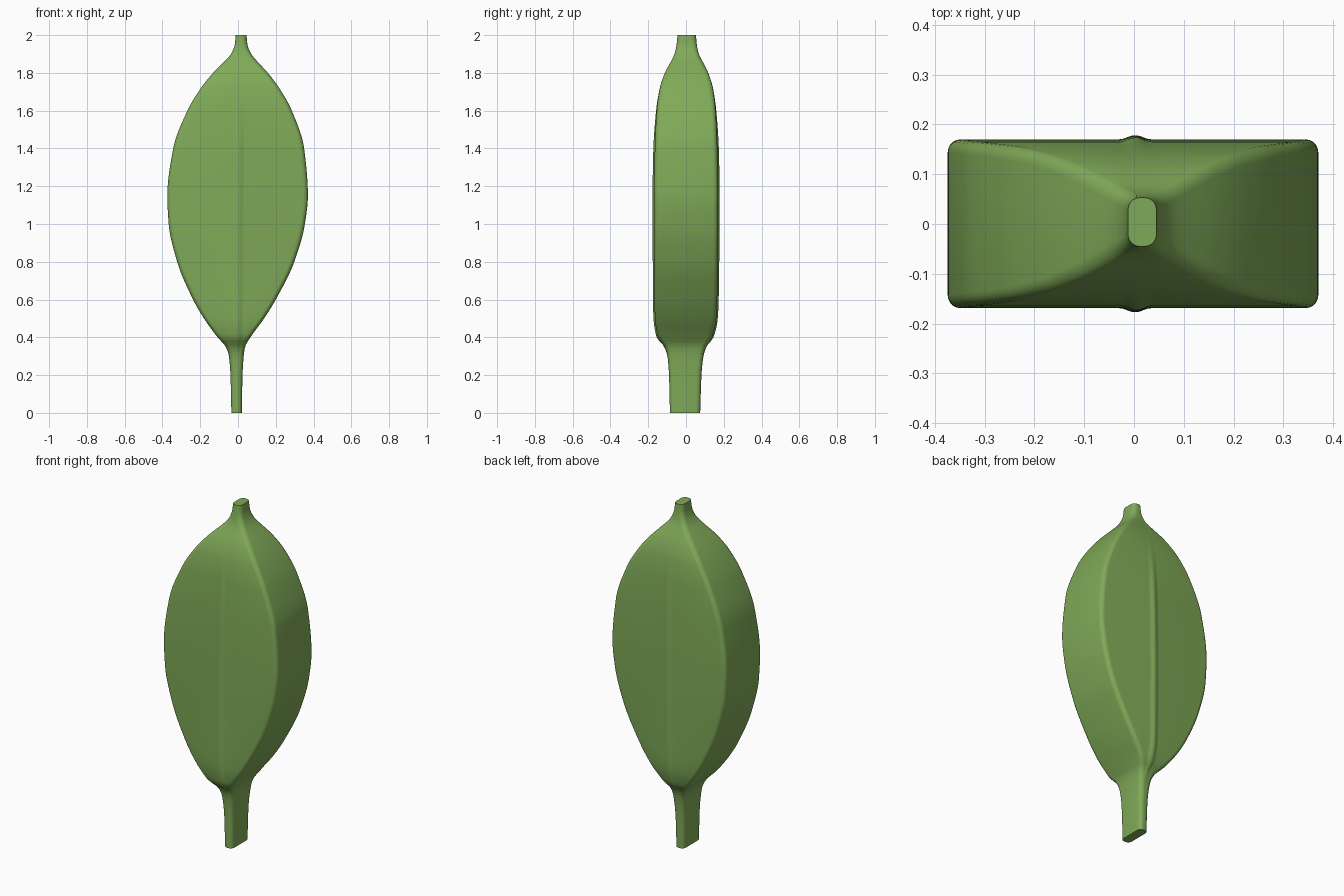
import bpy, bmesh, math

if "Cube" in bpy.data.objects:
    bpy.data.objects.remove(bpy.data.objects["Cube"])

# Leaf outline: z, left x, right x, front y, back y
PROFILE = [
    (0.00, -0.035, 0.020, -0.085, 0.075),
    (0.20, -0.040, 0.024, -0.090, 0.082),
    (0.30, -0.048, 0.030, -0.098, 0.092),
    (0.35, -0.065, 0.038, -0.112, 0.105),
    (0.40, -0.108, 0.066, -0.148, 0.138),
    (0.50, -0.180, 0.138, -0.164, 0.160),
    (0.60, -0.238, 0.200, -0.167, 0.165),
    (0.80, -0.322, 0.298, -0.168, 0.168),
    (1.00, -0.367, 0.354, -0.169, 0.170),
    (1.15, -0.374, 0.370, -0.169, 0.170),
    (1.40, -0.343, 0.350, -0.165, 0.166),
    (1.60, -0.268, 0.285, -0.155, 0.157),
    (1.72, -0.196, 0.218, -0.138, 0.142),
    (1.80, -0.132, 0.158, -0.112, 0.118),
    (1.86, -0.073, 0.103, -0.080, 0.088),
    (1.90, -0.037, 0.070, -0.061, 0.068),
    (1.95, -0.017, 0.050, -0.050, 0.057),
    (2.00, -0.012, 0.045, -0.045, 0.053),
]
RINGS = 100


def slope(i, k):
    """Monotone slope of column k at profile row i."""
    if i == 0 or i == len(PROFILE) - 1:
        j = max(0, min(i, len(PROFILE) - 2))
        return (PROFILE[j+1][k] - PROFILE[j][k]) / (PROFILE[j+1][0] - PROFILE[j][0])
    a, b, c = PROFILE[i-1], PROFILE[i], PROFILE[i+1]
    d0, d1 = (b[k]-a[k]) / (b[0]-a[0]), (c[k]-b[k]) / (c[0]-b[0])
    return 0 if d0 * d1 <= 0 else 2 * d0 * d1 / (d0 + d1)


def sample(z):
    i = max(j for j in range(len(PROFILE) - 1) if PROFILE[j][0] <= z)
    a, b = PROFILE[i], PROFILE[i+1]
    h = b[0] - a[0]
    t = (z - a[0]) / h
    return [(2*t**3 - 3*t*t + 1) * a[k] + (t**3 - 2*t*t + t) * h * slope(i, k)
            + (3*t*t - 2*t**3) * b[k] + (t**3 - t*t) * h * slope(i+1, k)
            for k in range(1, 5)]


def smooth(t):
    t = max(0, min(1, t))
    return t * t * (3 - 2 * t)


def section(z):
    """Rounded rectangle with a raised midrib on the front and back."""
    x0, x1, y0, y1 = sample(z)
    r = min(0.026, 0.42 * (x1 - x0))
    rib = 0.008 * smooth((z - 0.28) / 0.15) * (1 - smooth((z - 1.35) / 0.45))
    mid = 0.006 * z - 0.004
    half = max(0.004, min(0.032, mid - x0 - r, x1 - r - mid))
    offsets = [i / 5 for i in range(-5, 6)]

    def arc(cx, cy, start):
        return [(cx + r * math.cos(start + i * math.pi / 10),
                 cy + r * math.sin(start + i * math.pi / 10), z) for i in range(6)]

    def face(y, sign):
        return [(mid - sign * half * o,
                 y + sign * rib * (0.5 + 0.5 * math.cos(math.pi * o)), z) for o in offsets]

    return (arc(x1 - r, y1 - r, 0) + face(y1, 1)
            + arc(x0 + r, y1 - r, math.pi / 2) + arc(x0 + r, y0 + r, math.pi)
            + face(y0, -1) + arc(x1 - r, y0 + r, 1.5 * math.pi))


# Leaf with stem and tip, lofted upward through the sections
bm = bmesh.new()
rings = [[bm.verts.new(p) for p in section(2 * i / RINGS)] for i in range(RINGS + 1)]
n = len(rings[0])
for a, b in zip(rings, rings[1:]):
    for j in range(n):
        bm.faces.new((a[j], a[(j+1) % n], b[(j+1) % n], b[j]))
bm.faces.new(rings[0][::-1])
bm.faces.new(rings[-1])
bmesh.ops.recalc_face_normals(bm, faces=bm.faces)
mesh = bpy.data.meshes.new("leaf")
bm.to_mesh(mesh)
bm.free()
leaf = bpy.data.objects.new("leaf", mesh)
bpy.context.collection.objects.link(leaf)

green = bpy.data.materials.new("leaf green")
green.diffuse_color = (0.216, 0.402, 0.098, 1)
green.use_nodes = True
green.node_tree.nodes["Principled BSDF"].inputs["Base Color"].default_value = green.diffuse_color
mesh.materials.append(green)

bpy.context.view_layer.objects.active = leaf
leaf.select_set(True)
bpy.ops.object.shade_smooth_by_angle(angle=math.radians(50))
